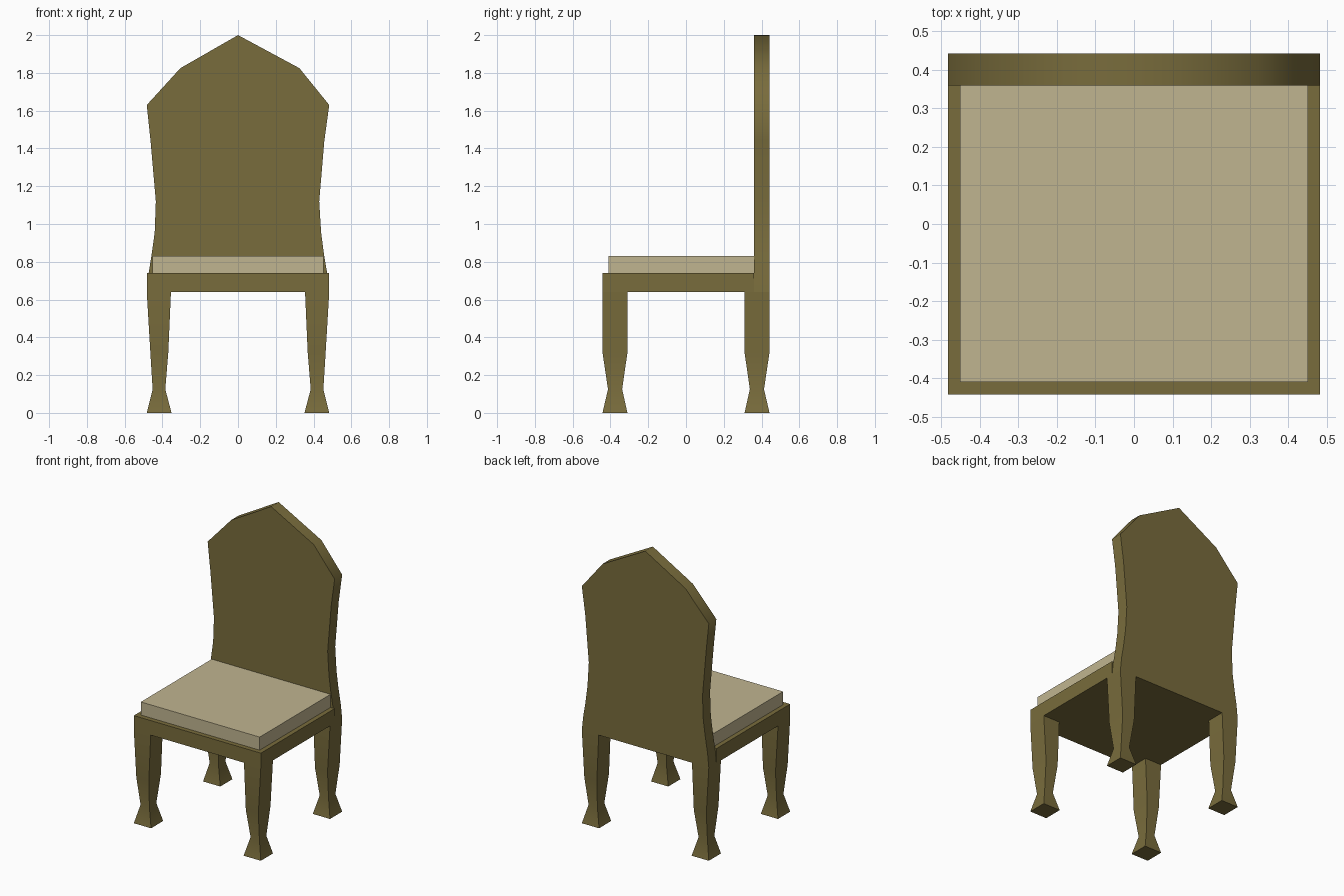
import bpy, bmesh
from math import radians

if "Cube" in bpy.data.objects:
    bpy.data.objects.remove(bpy.data.objects["Cube"])


def material(name, rgb):
    m = bpy.data.materials.new(name)
    m.diffuse_color = (*rgb, 1)
    m.use_nodes = True
    m.node_tree.nodes["Principled BSDF"].inputs["Base Color"].default_value = m.diffuse_color
    return m


wood = material("wood", (0.19, 0.15, 0.045))
fabric = material("fabric", (0.53, 0.46, 0.28))


def loft(name, rings, mat):
    """Closed solid through a list of rings with equal point counts."""
    bm = bmesh.new()
    loops = [[bm.verts.new(p) for p in ring] for ring in rings]
    n = len(loops[0])
    for a, b in zip(loops, loops[1:]):
        for i in range(n):
            j = (i + 1) % n
            bm.faces.new((a[i], a[j], b[j], b[i]))
    bm.faces.new(loops[0][::-1])
    bm.faces.new(loops[-1])
    bmesh.ops.recalc_face_normals(bm, faces=bm.faces)
    mesh = bpy.data.meshes.new(name)
    bm.to_mesh(mesh)
    bm.free()
    mesh.materials.append(mat)
    obj = bpy.data.objects.new(name, mesh)
    bpy.context.collection.objects.link(obj)
    bpy.ops.object.select_all(action='DESELECT')
    obj.select_set(True)
    bpy.context.view_layer.objects.active = obj
    bpy.ops.object.shade_smooth_by_angle(angle=radians(60))
    return obj


def rect(x0, x1, y0, y1, z):
    return [(x0, y0, z), (x1, y0, z), (x1, y1, z), (x0, y1, z)]


# Seat frame and cushion
loft("seat", [rect(-0.483, 0.483, -0.442, 0.36, z) for z in (0.64, 0.74)], wood)
loft("cushion", [rect(-0.452, 0.452, -0.41, 0.36, z) for z in (0.74, 0.83)], fabric)

# Backrest: shaped outline with a pointed top
outline = [(-0.483, 0.64), (0.483, 0.64), (0.472, 0.74), (0.455, 0.84),
           (0.44, 0.955), (0.43, 1.12), (0.457, 1.44), (0.483, 1.63),
           (0.325, 1.825), (0, 2.0), (-0.305, 1.825), (-0.483, 1.63),
           (-0.463, 1.44), (-0.435, 1.12), (-0.441, 0.955), (-0.457, 0.84),
           (-0.473, 0.74)]
loft("backrest", [[(x, y, z) for x, z in outline] for y in (0.36, 0.442)], wood)

# Legs: tapered to an ankle, flared at the foot (z, inner/outer x, inner/outer y)
sections = [(0, 0.352, 0.483, 0.31, 0.442),
            (0.125, 0.385, 0.452, 0.338, 0.413),
            (0.32, 0.369, 0.464, 0.31, 0.442),
            (0.64, 0.355, 0.483, 0.31, 0.442)]
for sx, side in ((-1, "left"), (1, "right")):
    for sy, end in ((-1, "front"), (1, "back")):
        rings = [rect(sx * x0, sx * x1, sy * y0, sy * y1, z)
                 for z, x0, x1, y0, y1 in sections]
        loft(f"{end}_{side}_leg", rings, wood)
